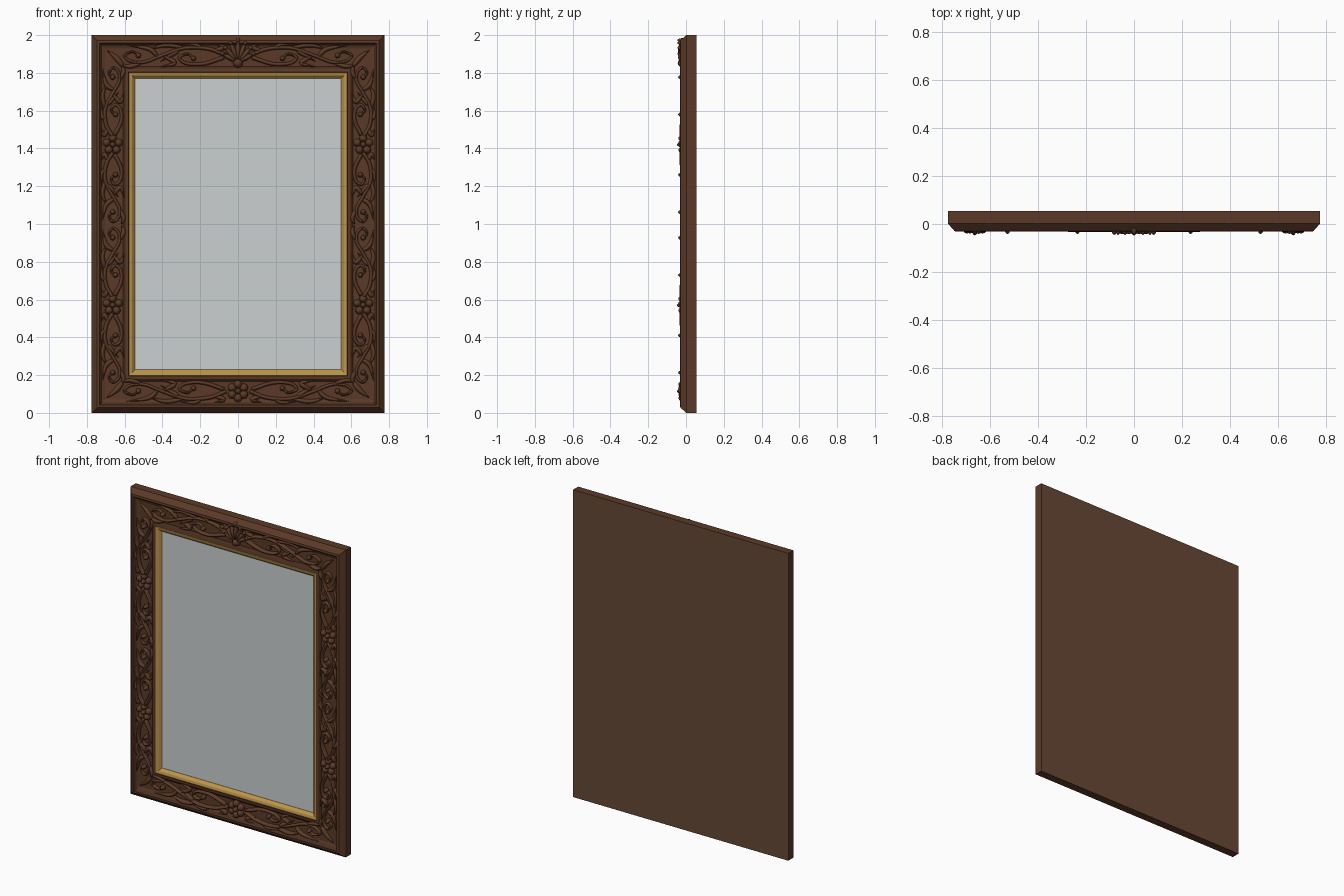
import bpy, bmesh, math
from mathutils import Vector, Matrix

cube = bpy.data.objects.get("Cube")
if cube:
    bpy.data.objects.remove(cube)

HALF_W, HEIGHT = 0.775, 2.0
PANEL_Y = -0.010


def material(name, rgb):
    m = bpy.data.materials.new(name)
    m.use_nodes = True
    m.diffuse_color = (*rgb, 1)
    m.node_tree.nodes["Principled BSDF"].inputs["Base Color"].default_value = (*rgb, 1)
    return m


wood = material("brown wood", (0.105, 0.042, 0.020))
dark = material("dark brown wood", (0.066, 0.026, 0.013))
pale = material("pale back wood", (0.135, 0.066, 0.036))
gold = material("gold", (0.50, 0.30, 0.065))
glass = material("silver glass", (0.60, 0.63, 0.63))


def finish(bm, name, mats, smooth=False):
    bmesh.ops.recalc_face_normals(bm, faces=bm.faces)
    me = bpy.data.meshes.new(name)
    bm.to_mesh(me)
    bm.free()
    for m in mats:
        me.materials.append(m)
    for p in me.polygons:
        p.use_smooth = smooth
    ob = bpy.data.objects.new(name, me)
    bpy.context.collection.objects.link(ob)
    return ob


def mitred(name, profile, mats, back=False):
    """Loft a rectangular frame from (inset, y, material) steps."""
    bm = bmesh.new()
    rings = []
    for d, y, _ in profile:
        x = HALF_W - d
        rings.append([bm.verts.new(c) for c in
                      ((-x, y, d), (x, y, d), (x, y, HEIGHT - d), (-x, y, HEIGHT - d))])
    if back:
        bm.faces.new(rings[0]).material_index = 2
    for a, b, step in zip(rings, rings[1:], profile):
        for i in range(4):
            j = (i + 1) % 4
            bm.faces.new((a[i], a[j], b[j], b[i])).material_index = step[2]
    return finish(bm, name, mats)


# Moulded wooden frame with a solid back, and its gilded inner lip
mitred("frame", [(0, 0.055, 0), (0, 0.002, 0), (0.028, -0.030, 0), (0.042, -0.032, 1),
                 (0.056, -0.016, 0), (0.072, PANEL_Y, 0), (0.165, PANEL_Y, 1),
                 (0.180, -0.022, 0), (0.196, -0.024, 1), (0.201, 0.010, 1)],
       [wood, dark, pale], back=True)
mitred("gold_lip", [(0.194, -0.012, 0), (0.198, -0.022, 0), (0.214, -0.018, 0),
                    (0.230, -0.002, 0), (0.231, 0.006, 0)], [gold])

# Mirror pane
bm = bmesh.new()
bmesh.ops.create_cube(bm, size=1, matrix=Matrix.Translation((0, 0.003, HEIGHT / 2))
                      @ Matrix.Diagonal((2 * (HALF_W - 0.225), 0.008, HEIGHT - 0.45, 1)))
finish(bm, "mirror_pane", [glass])


# Carving helpers: all work in (x, z) on the panel surface
def spline(pts, steps=5):
    p = [Vector(q) for q in pts]
    p = [2 * p[0] - p[1]] + p + [2 * p[-1] - p[-2]]
    out = []
    for a, b, c, d in zip(p, p[1:], p[2:], p[3:]):
        for k in range(steps):
            t = k / steps
            out.append(0.5 * (2 * b + (c - a) * t + (2 * a - 5 * b + 4 * c - d) * t * t
                              + (3 * b - a - 3 * c + d) * t ** 3))
    return out + [p[-2]]


def stroke(bm, pts, width, height, leaf=True):
    """Sweep a half-round ridge along a path, tapering as a leaf or a stem."""
    path = spline(pts)
    n, sides, rows = len(path) - 1, 6, []
    for i, c in enumerate(path):
        t = i / n
        w = 0.12 + 0.88 * math.sin(math.pi * t ** 0.7) if leaf else 1 - 0.45 * t
        tan = (path[min(i + 1, n)] - path[max(i - 1, 0)]).normalized()
        row = []
        for k in range(sides + 1):
            a = math.pi * k / sides
            off = math.cos(a) * width * w
            row.append(bm.verts.new((c.x - tan.y * off, PANEL_Y + 0.002
                                     - math.sin(a) * height * (0.4 + 0.6 * w),
                                     c.y + tan.x * off)))
        rows.append(row)
    for a, b in zip(rows, rows[1:]):
        for k in range(sides):
            bm.faces.new((a[k], a[k + 1], b[k + 1], b[k]))
    bm.faces.new(rows[0])
    bm.faces.new(rows[-1])


def dome(bm, x, z, r, h):
    bmesh.ops.create_uvsphere(bm, u_segments=12, v_segments=8, radius=1,
                              matrix=Matrix.Translation((x, PANEL_Y, z))
                              @ Matrix.Diagonal((r, h, r, 1)))


def flower(bm, x, z, r, petals=5):
    for k in range(petals):
        a = math.pi / 2 + k * math.tau / petals
        dome(bm, x + r * math.cos(a), z + r * math.sin(a), r * 0.62, 0.030)
    dome(bm, x, z, r * 0.45, 0.038)


STEMS = [
    [(.10, 0), (.25, .035), (.45, .04), (.65, 0), (.80, -.035), (.92, -.03),
     (.97, 0), (.90, .02), (.85, 0)],
    [(.12, -.01), (.30, -.045), (.45, -.04), (.50, -.01), (.43, .008), (.38, -.015)],
]
LEAVES = [
    [(.45, .04), (.62, .055), (.76, .03)],
    [(.68, -.01), (.76, .035), (.95, .055)],
    [(.22, .02), (.12, .045), (.20, .06)],
    [(.64, 0), (.54, -.04), (.66, -.06)],
    [(.82, -.04), (.93, -.058), (1.0, -.045)],
    [(.30, .03), (.37, .06), (.50, .055)],
    [(.50, .03), (.55, .01), (.66, -.03)],
]


def scroll(bm, x, z, u, v, length):
    """One acanthus scroll running along u, with v pointing outward."""
    u, v = Vector(u) * length, Vector(v)
    place = lambda pts: [Vector((x, z)) + u * a + v * b for a, b in pts]
    for s in STEMS:
        pts = place(s)
        stroke(bm, pts, 0.011, 0.026, leaf=False)
        dome(bm, pts[-1].x, pts[-1].y, 0.014, 0.032)
    for s in LEAVES:
        stroke(bm, place(s), 0.013, 0.024)


# Side carvings: two flowers per side, each with a scroll above and below
SIDE_X = HALF_W - 0.112
for side, name in ((1, "left"), (-1, "right")):
    bm = bmesh.new()
    for z in (0.57, 1.42):
        flower(bm, side * SIDE_X, z, 0.034)
        for way in (1, -1):
            scroll(bm, side * SIDE_X, z, (0, way), (side, 0), 0.42)
    finish(bm, name + "_carving", [wood], True)

# Top and bottom carvings: scrolls running out from the centre
for name, z, out in (("top", HEIGHT - 0.108, 1), ("bottom", 0.115, -1)):
    bm = bmesh.new()
    for way in (1, -1):
        scroll(bm, 0, z, (way, 0), (0, out), 0.62)
    if out > 0:
        # Shell crest
        for k in range(-3, 4):
            a = k * 0.36
            tip = Vector((math.sin(a), math.cos(a)))
            base = Vector((0, z - 0.035))
            reach = 0.128 - 0.008 * abs(k)
            stroke(bm, [base + tip * 0.01, base + tip * reach * 0.6, base + tip * reach],
                   0.014, 0.034)
            end = base + tip * reach * 0.9
            dome(bm, end.x, end.y, 0.013, 0.036)
        dome(bm, 0, z - 0.04, 0.026, 0.034)
    else:
        flower(bm, 0, z, 0.036, 6)
    finish(bm, name + "_carving", [wood], True)

# Corner leaves filling the mitres
bm = bmesh.new()
for sx in (1, -1):
    for z, sz in ((0, 1), (HEIGHT, -1)):
        corner = lambda a, b: (sx * (HALF_W - a), z + sz * b)
        stroke(bm, [corner(.17, .17), corner(.13, .12), corner(.08, .08)], 0.015, 0.020)
finish(bm, "corner_leaves", [wood], True)
